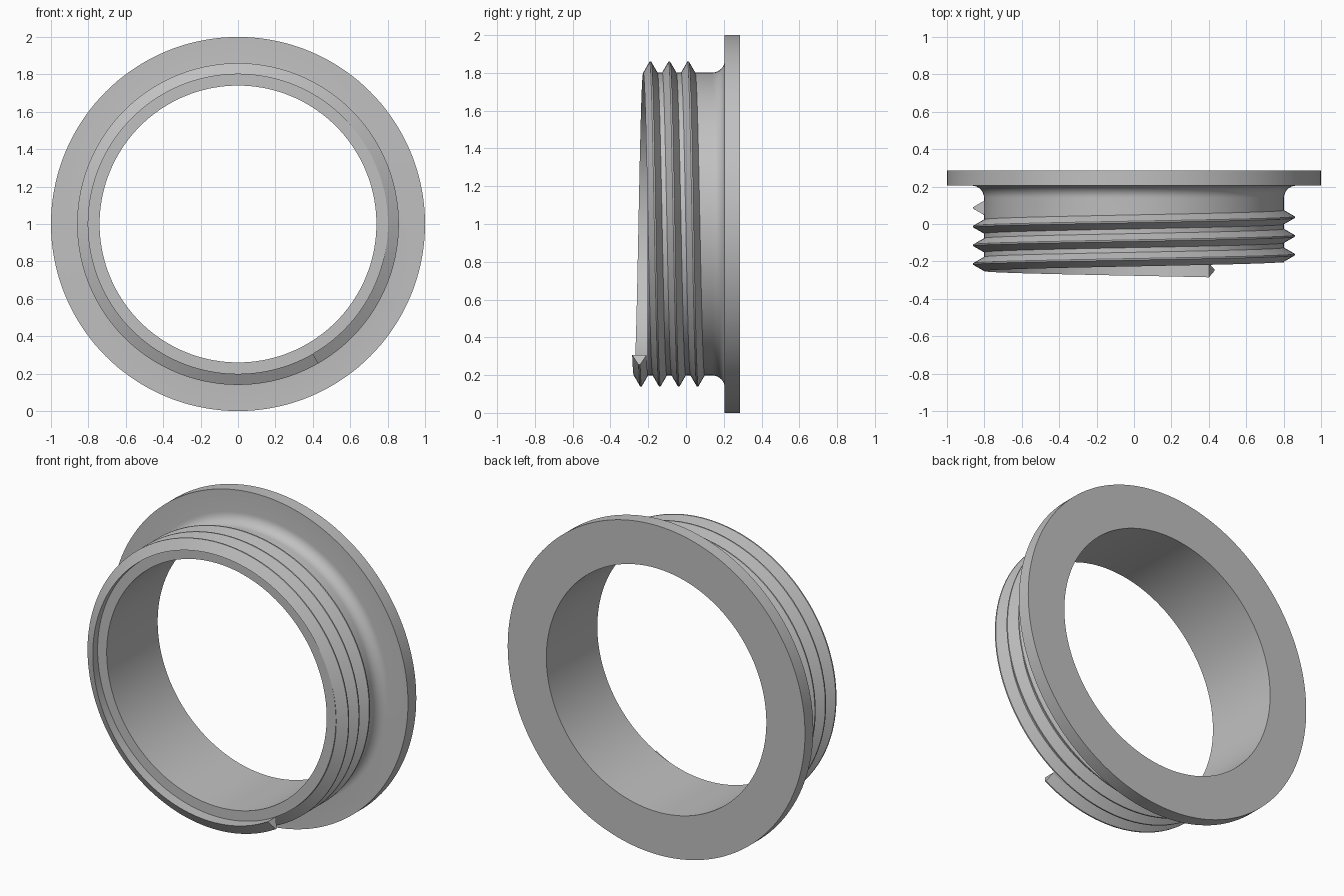
import bpy, bmesh, math

if "Cube" in bpy.data.objects:
    bpy.data.objects.remove(bpy.data.objects["Cube"])

SEG = 144          # steps per turn
R_IN, R_NECK, R_CREST, R_FLANGE = 0.74, 0.802, 0.86, 1.0
Y_FRONT, Y_STEP, Y_BACK = -0.205, 0.205, 0.285
FILLET, PITCH = 0.065, 0.1

grey = bpy.data.materials.new("plain grey")
grey.diffuse_color = (0.53, 0.53, 0.53, 1)
grey.use_nodes = True
grey.node_tree.nodes["Principled BSDF"].inputs["Base Color"].default_value = grey.diffuse_color


def sweep(name, profile, start, steps, pitch, closed):
    """Sweep a closed (radius, y) profile clockwise about the y axis."""
    bm = bmesh.new()
    rings = []
    for i in range(steps if closed else steps + 1):
        turn = i / SEG
        a = start - turn * math.tau
        rings.append([bm.verts.new((r * math.cos(a), y + pitch * turn,
                                    1 + r * math.sin(a))) for r, y in profile])
    n = len(profile)
    for i in range(steps):
        p, q = rings[i], rings[(i + 1) % len(rings)]
        for j in range(n):
            k = (j + 1) % n
            bm.faces.new((p[j], p[k], q[k], q[j]))
    if not closed:
        bm.faces.new(rings[0])
        bm.faces.new(rings[-1])
    bmesh.ops.recalc_face_normals(bm, faces=bm.faces)
    mesh = bpy.data.meshes.new(name)
    bm.to_mesh(mesh)
    bm.free()
    mesh.materials.append(grey)
    obj = bpy.data.objects.new(name, mesh)
    bpy.context.collection.objects.link(obj)
    bpy.ops.object.select_all(action='DESELECT')
    obj.select_set(True)
    bpy.context.view_layer.objects.active = obj
    bpy.ops.object.shade_smooth_by_angle(angle=math.radians(30))
    return obj


# Neck and flange, joined by a rounded fillet
fillet = [(R_NECK + FILLET * (1 - math.cos(t)), Y_STEP - FILLET * (1 - math.sin(t)))
          for t in (math.pi / 2 * i / 8 for i in range(9))]
body = [(R_IN, Y_FRONT), (R_NECK, Y_FRONT)] + fillet + [
    (R_FLANGE, Y_STEP), (R_FLANGE, Y_BACK), (R_IN, Y_BACK)]
sweep("flanged_neck", body, 0, SEG, 0, True)

# Triangular screw thread, three and a third turns
y0 = -0.247
thread = [(R_NECK - 0.001, y0 - 0.038), (R_CREST, y0 - 0.004),
          (R_CREST, y0 + 0.004), (R_NECK - 0.001, y0 + 0.038)]
sweep("screw_thread", thread, math.radians(-60), SEG * 10 // 3, PITCH, False)
